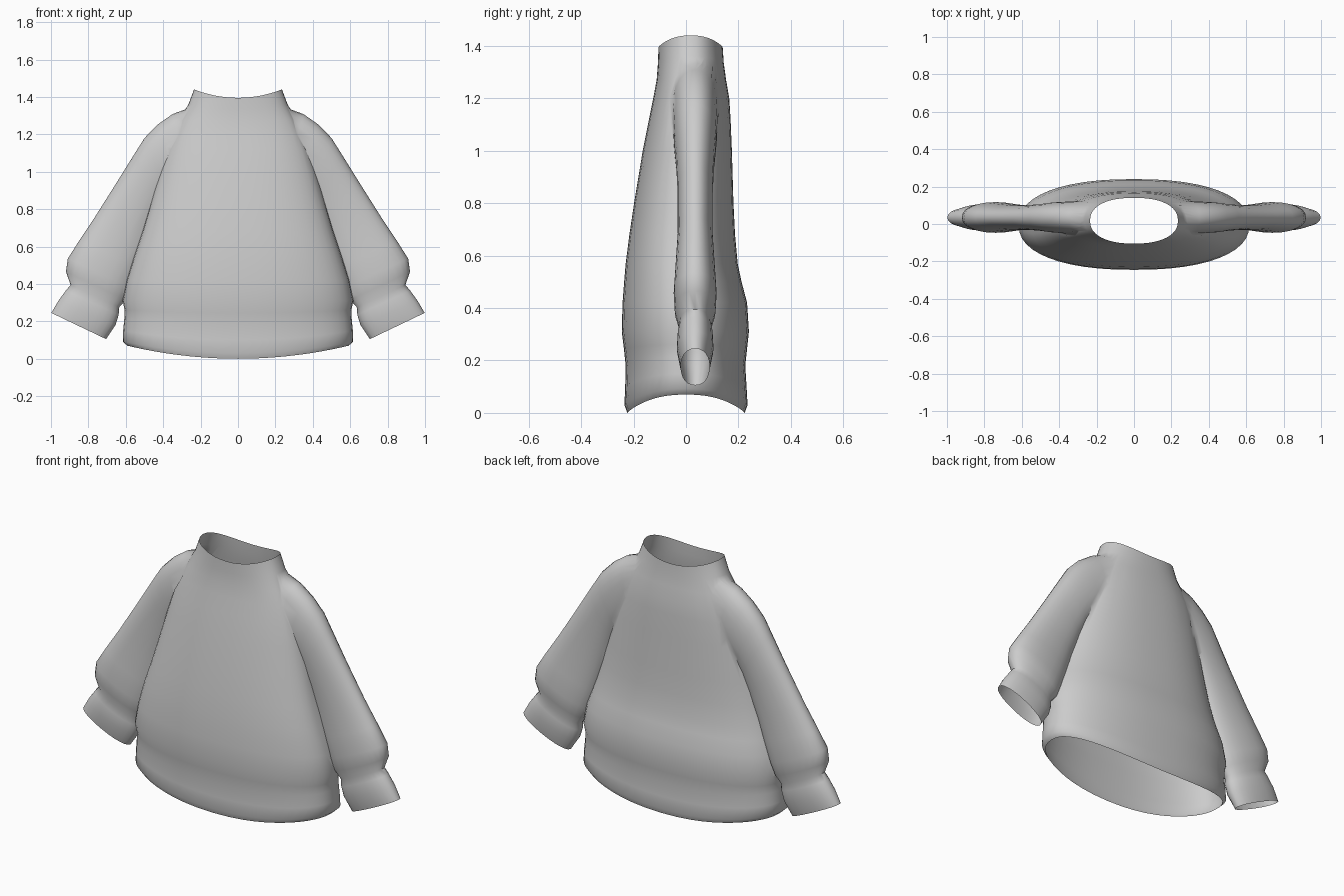
import bpy, bmesh
from math import cos, sin, pi
from mathutils import Vector

if "Cube" in bpy.data.objects:
    bpy.data.objects.remove(bpy.data.objects["Cube"])

apexes = []   # tips of temporary end cones, deleted later to open the garment


def loft(name, rings, tips):
    """Skin a list of rings and close both ends with a fan to a tip."""
    bm = bmesh.new()
    loops = [[bm.verts.new(p) for p in r] for r in rings]
    n = len(loops[0])
    for a, b in zip(loops, loops[1:]):
        for i in range(n):
            j = (i + 1) % n
            bm.faces.new((a[i], a[j], b[j], b[i]))
    for ring, tip in ((loops[0], tips[0]), (loops[-1], tips[1])):
        t = bm.verts.new(tip)
        for i in range(n):
            bm.faces.new((ring[i], ring[(i + 1) % n], t))
    bmesh.ops.recalc_face_normals(bm, faces=bm.faces)
    me = bpy.data.meshes.new(name)
    bm.to_mesh(me)
    bm.free()
    ob = bpy.data.objects.new(name, me)
    bpy.context.collection.objects.link(ob)
    return ob


def power(v, e):
    return (abs(v) ** e) * (1 if v >= 0 else -1)


# Body: centre height, half width, front y, back y, lift at the sides
BODY = [
    (0.000, .592, -.224, .224, .070), (0.030, .616, -.235, .235, .062),
    (0.100, .614, -.232, .231, .050), (0.180, .608, -.230, .226, .035),
    (0.245, .606, -.237, .233, .015), (0.310, .617, -.245, .240, 0),
    (0.420, .595, -.242, .233, 0), (0.500, .570, -.236, .212, 0),
    (0.570, .547, -.230, .197, 0), (0.680, .510, -.216, .187, 0),
    (0.800, .475, -.198, .181, 0), (1.000, .420, -.165, .175, 0),
    (1.120, .385, -.141, .170, 0), (1.200, .355, -.125, .165, 0),
    (1.270, .315, -.112, .153, .01), (1.335, .265, -.107, .144, .025),
    (1.395, .235, -.105, .140, .045)]
SIDES = 48
rings = []
for z, hx, yf, yb, lift in BODY:
    ring = []
    for k in range(SIDES):
        a = 2 * pi * k / SIDES
        c, s = power(cos(a), .87), power(sin(a), .87)
        ring.append((hx * c, (yf + yb) / 2 + (yb - yf) / 2 * s, z + lift * c * c))
    rings.append(ring)
tips = [Vector((0, 0, -.3)), Vector((0, .02, 1.7))]
apexes += tips
body = loft("sweater", rings, tips)

# Sleeve: outer x, z, inner x, z, half thickness
SLEEVE = [
    (.25, 1.345, .20, 1.10, .085), (.35, 1.308, .27, 1.00, .090),
    (.43, 1.252, .32, 0.93, .086), (.50, 1.180, .37, 0.88, .080),
    (.56, 1.085, .40, 0.83, .073), (.65, 0.940, .44, 0.74, .067),
    (.77, 0.750, .49, 0.61, .067), (.85, 0.630, .53, 0.49, .075),
    (.91, 0.535, .57, 0.38, .082), (.92, 0.465, .60, 0.315, .078),
    (.895, .395, .635, .275, .062), (.92, 0.365, .638, .235, .067),
    (.96, 0.310, .655, .180, .070), (.998, .245, .705, .105, .055)]


def sleeve(name, side):
    rings = []
    for ox, oz, ix, iz, h in SLEEVE:
        ring = []
        for k in range(24):
            a = 2 * pi * k / 24
            t = .5 + .5 * power(cos(a), .9)
            ring.append((side * (ix + (ox - ix) * t), .035 + h * power(sin(a), .9),
                         iz + (oz - iz) * t))
        rings.append(ring)
    end = Vector((side * .88, .035, .12))
    apexes.append(end)
    return loft(name, rings, [Vector((side * .18, .035, 1.22)), end])


# Join the sleeves to the body
for name, side in (("right_sleeve", 1), ("left_sleeve", -1)):
    part = sleeve(name, side)
    mod = body.modifiers.new("join", 'BOOLEAN')
    mod.operation, mod.solver, mod.object = 'UNION', 'EXACT', part
    bpy.context.view_layer.objects.active = body
    bpy.ops.object.modifier_apply(modifier=mod.name)
    bpy.data.objects.remove(part)

# Open the neck, hem and cuffs; soften the armhole seam above the underarm
bm = bmesh.new()
bm.from_mesh(body.data)
cut = [v for v in bm.verts if any((v.co - t).length < .001 for t in apexes)]
bmesh.ops.delete(bm, geom=cut, context='VERTS')
bmesh.ops.remove_doubles(bm, verts=bm.verts, dist=.0015)
shoulder = [v for v in bm.verts if 1.08 < v.co.z < 1.325 and .2 < abs(v.co.x) < .47]
for _ in range(4):
    bmesh.ops.smooth_vert(bm, verts=shoulder, factor=.4,
                          use_axis_x=False, use_axis_y=True, use_axis_z=False)
bm.to_mesh(body.data)
bm.free()

bpy.ops.object.select_all(action='DESELECT')
body.select_set(True)
bpy.context.view_layer.objects.active = body
bpy.ops.object.shade_smooth_by_angle(angle=.9)
